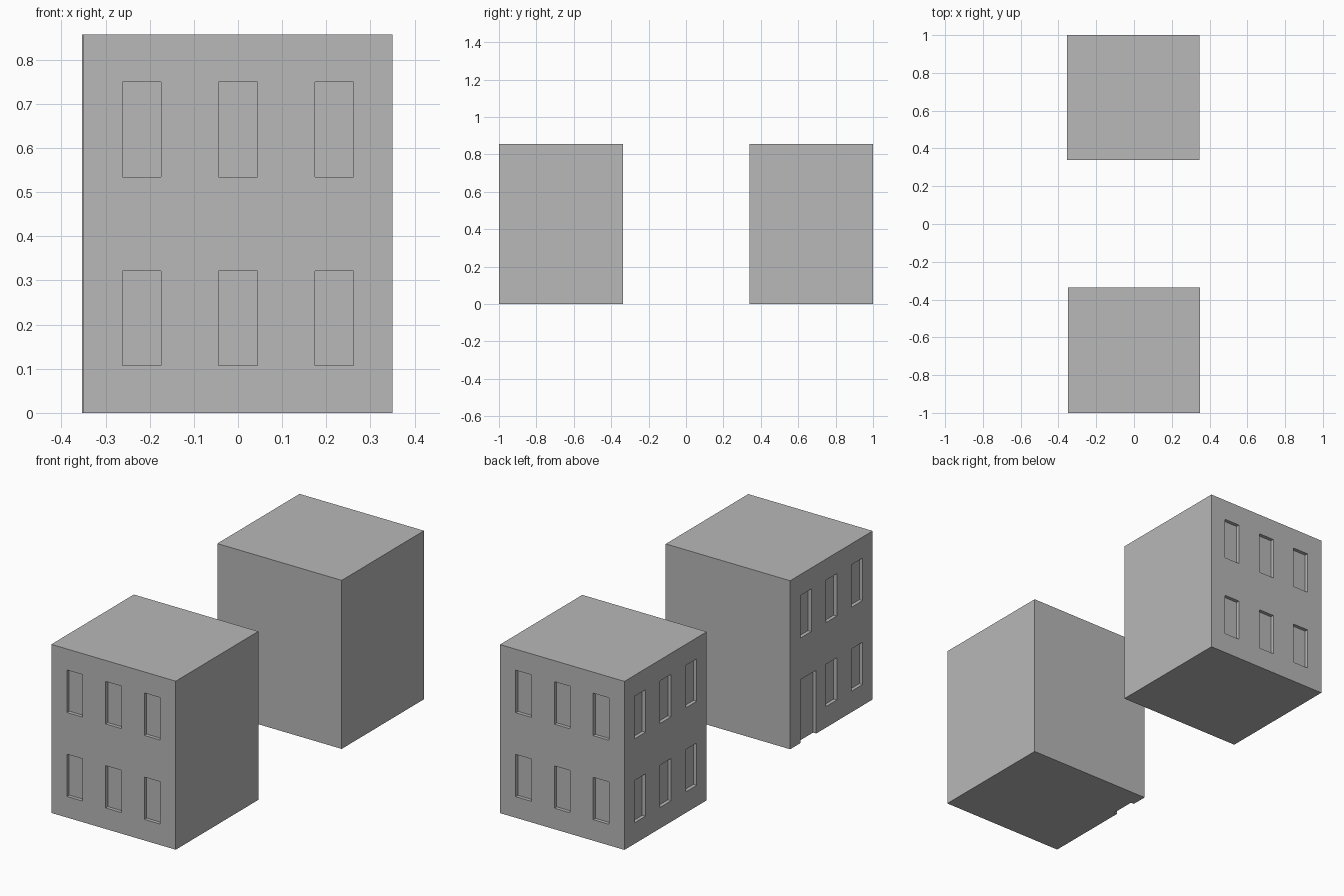
import bpy
import bmesh
from mathutils import Matrix, Vector

if "Cube" in bpy.data.objects:
    bpy.data.objects.remove(bpy.data.objects["Cube"], do_unlink=True)

HEIGHT = 0.857
RECESS = 0.018
FLOORS = ((0.107, 0.322), (0.534, 0.75))
WINDOW = 0.088

stone = bpy.data.materials.new("grey_plaster")
stone.use_nodes = True
grey = (0.48, 0.48, 0.48, 1)
stone.diffuse_color = grey
stone.node_tree.nodes["Principled BSDF"].inputs["Base Color"].default_value = grey


def add_box(bm, low, high):
    low, high = Vector(low), Vector(high)
    place = Matrix.Translation((low + high) / 2) @ Matrix.Diagonal((*(high - low), 1))
    bmesh.ops.create_cube(bm, size=1, matrix=place)


def make_object(name, bm):
    mesh = bpy.data.meshes.new(name)
    bm.to_mesh(mesh)
    bm.free()
    mesh.materials.append(stone)
    obj = bpy.data.objects.new(name, mesh)
    bpy.context.collection.objects.link(obj)
    return obj


def recess(bm, axis, plane, span, heights):
    """Cutting box centred on a wall plane; axis is the wall normal (0 = x, 1 = y)."""
    low, high = [0, 0, heights[0]], [0, 0, heights[1]]
    low[axis], high[axis] = plane - RECESS, plane + RECESS
    low[1 - axis], high[1 - axis] = span
    add_box(bm, low, high)


def window_spans(middle, spacing):
    return [(middle + i * spacing - WINDOW / 2, middle + i * spacing + WINDOW / 2)
            for i in (-1, 0, 1)]


def building(name, x_range, y_range, street_y, has_door):
    body = bmesh.new()
    add_box(body, (x_range[0], y_range[0], 0), (x_range[1], y_range[1], HEIGHT))
    house = make_object(name, body)

    cuts = bmesh.new()
    for level, heights in enumerate(FLOORS):
        # Windows on the outer end wall
        for span in window_spans(sum(x_range) / 2, 0.218):
            recess(cuts, 1, street_y, span, heights)
        # Windows on the side wall, with a door in the last ground bay
        for bay, span in enumerate(window_spans(sum(y_range) / 2, 0.206)):
            if has_door and level == 0 and bay == 2:
                span = (span[1] - 0.128, span[1])
                recess(cuts, 0, x_range[0], span, (-0.05, heights[1]))
            else:
                recess(cuts, 0, x_range[0], span, heights)
    cutter = make_object(name + "_openings", cuts)
    cutter.hide_render = True

    # Carve the openings and discard the cutter
    carve = house.modifiers.new("openings", "BOOLEAN")
    carve.operation = "DIFFERENCE"
    carve.solver = "EXACT"
    carve.object = cutter
    bpy.context.view_layer.objects.active = house
    bpy.ops.object.modifier_apply(modifier=carve.name)
    bpy.data.objects.remove(cutter, do_unlink=True)


building("front_building", (-0.35, 0.35), (-1.0, -0.337), -1.0, True)
building("back_building", (-0.354, 0.346), (0.339, 1.0), 1.0, False)
